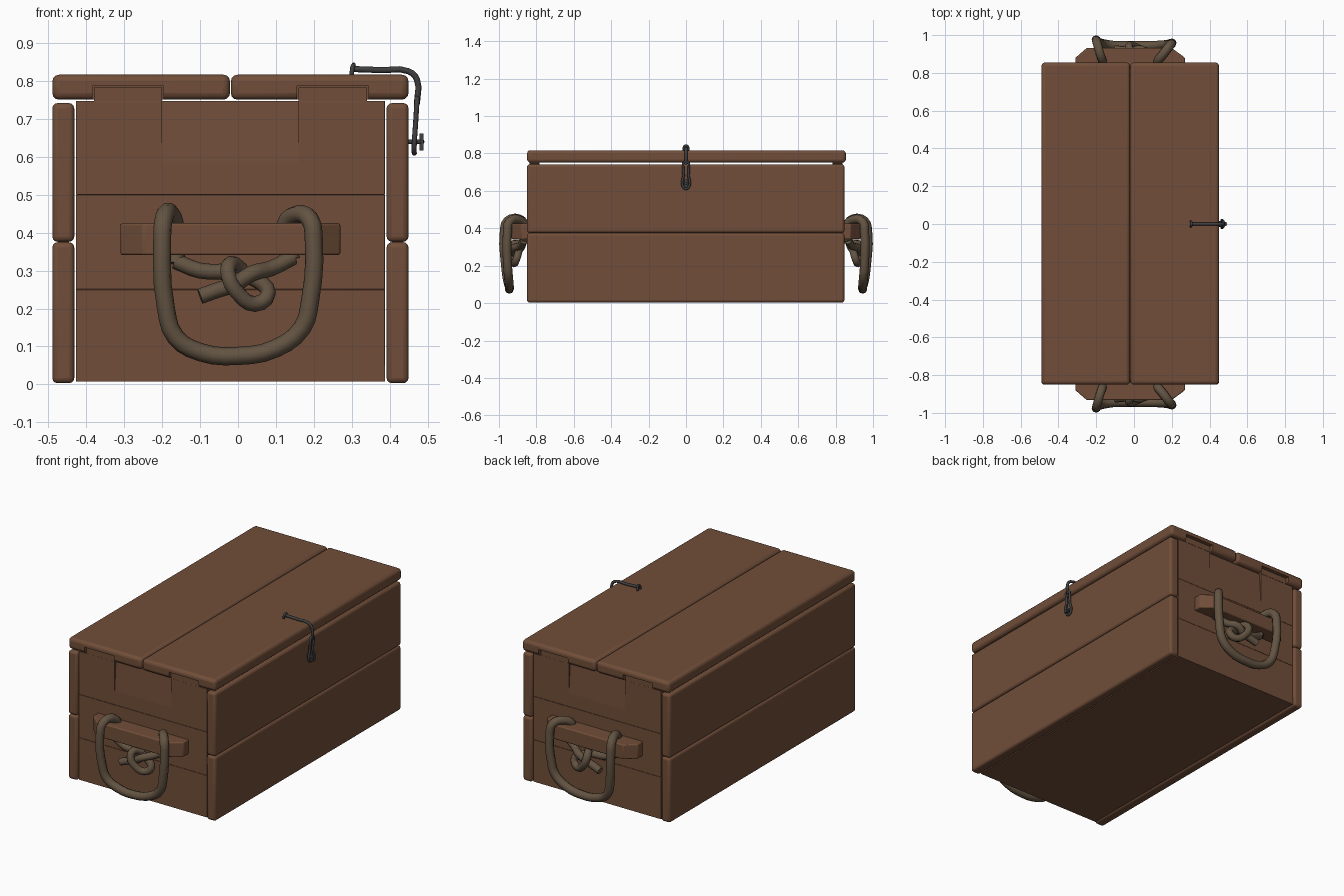
import bpy, bmesh, math
from mathutils import Matrix

cube = bpy.data.objects.get("Cube")
if cube:
    bpy.data.objects.remove(cube, do_unlink=True)


def material(name, rgb, rough):
    m = bpy.data.materials.new(name)
    m.use_nodes = True
    m.diffuse_color = (*rgb, 1)
    node = m.node_tree.nodes["Principled BSDF"]
    node.inputs["Base Color"].default_value = (*rgb, 1)
    node.inputs["Roughness"].default_value = rough
    return m


WOOD = material("brown wood", (0.165, 0.076, 0.041), 0.8)
ROPE = material("tan rope", (0.125, 0.088, 0.055), 0.9)
IRON = material("dark iron", (0.05, 0.05, 0.052), 0.6)
END = 0.838      # outer face of the end panels
MID = -0.02      # centre line of the box


def add_object(name, bm, mat, bevel=0.0):
    bmesh.ops.recalc_face_normals(bm, faces=bm.faces[:])
    mesh = bpy.data.meshes.new(name)
    bm.to_mesh(mesh)
    bm.free()
    mesh.materials.append(mat)
    ob = bpy.data.objects.new(name, mesh)
    bpy.context.collection.objects.link(ob)
    if bevel:
        mod = ob.modifiers.new("Rounded edges", 'BEVEL')
        mod.width, mod.segments = bevel, 3
    return ob


def box(name, x, y, z, mat=WOOD, bevel=0.0):
    """Box from (low, high) ranges."""
    bm = bmesh.new()
    size = [r[1] - r[0] for r in (x, y, z)]
    centre = [(r[0] + r[1]) / 2 for r in (x, y, z)]
    bmesh.ops.create_cube(bm, size=1, matrix=Matrix.Translation(centre) @ Matrix.Diagonal((*size, 1)))
    return add_object(name, bm, mat, bevel)


def prism(name, outline, z, mat=WOOD, bevel=0.0):
    """Outline in x, y raised between two heights."""
    bm = bmesh.new()
    face = bm.faces.new([bm.verts.new((px, py, z[0])) for px, py in outline])
    up = bmesh.ops.extrude_face_region(bm, geom=[face])["geom"]
    verts = [v for v in up if isinstance(v, bmesh.types.BMVert)]
    bmesh.ops.translate(bm, verts=verts, vec=(0, 0, z[1] - z[0]))
    return add_object(name, bm, mat, bevel)


def tube(name, points, radius, mat, side=1, cyclic=False, sides=2, steps=3):
    """Round cord through points; side flips y."""
    cu = bpy.data.curves.new(name, 'CURVE')
    cu.dimensions = '3D'
    cu.bevel_depth, cu.bevel_resolution = radius, sides
    cu.resolution_u, cu.use_fill_caps = steps, True
    sp = cu.splines.new('BEZIER')
    sp.bezier_points.add(len(points) - 1)
    for p, (px, py, pz) in zip(sp.bezier_points, points):
        p.co = (px, py * side, pz)
        p.handle_left_type = p.handle_right_type = 'AUTO'
    sp.use_cyclic_u = cyclic
    cu.materials.append(mat)
    ob = bpy.data.objects.new(name, cu)
    bpy.context.collection.objects.link(ob)
    return ob


def cut(target, cutter):
    mod = target.modifiers.new("Cut", 'BOOLEAN')
    mod.operation, mod.solver, mod.object = 'DIFFERENCE', 'EXACT', cutter
    cutter.hide_render = True
    cutter.hide_viewport = True


# Side planks, two high on each long side
for side, x in (("right", (-0.49, -0.432)), ("left", (0.392, 0.45))):
    box(side + "_lower_plank", x, (-0.85, 0.847), (0.003, 0.375), bevel=0.014)
    box(side + "_upper_plank", x, (-0.85, 0.847), (0.376, 0.742), bevel=0.014)

# Floor
box("floor_board", (-0.428, 0.388), (-END, END), (0.008, 0.05))

# Lid boards
lids = [box("lid_board_right", (-0.49, MID - 0.001), (-0.85, 0.855), (0.751, 0.817), bevel=0.02),
        box("lid_board_left", (MID + 0.001, 0.45), (-0.85, 0.855), (0.751, 0.817), bevel=0.02)]
for lid in lids:
    lid.modifiers[0].width = 0.018

# Rope paths, written for the front end
handle = [(-0.165, -0.87, 0.32), (-0.165, -0.86, 0.41), (-0.178, -0.895, 0.452),
          (-0.195, -0.955, 0.44), (-0.2, -0.972, 0.38), (-0.19, -0.965, 0.2),
          (-0.165, -0.955, 0.125), (-0.1, -0.945, 0.085), (0, -0.945, 0.075),
          (0.1, -0.945, 0.095), (0.17, -0.95, 0.15), (0.19, -0.955, 0.22),
          (0.2, -0.955, 0.38), (0.19, -0.945, 0.435), (0.155, -0.9, 0.448),
          (0.125, -0.862, 0.42), (0.14, -0.865, 0.33)]
knot = [(-0.165, -0.87, 0.325), (-0.1, -0.88, 0.3), (-0.02, -0.885, 0.295),
        (0.05, -0.895, 0.275), (0.08, -0.905, 0.24), (0.045, -0.92, 0.212),
        (0, -0.94, 0.24), (-0.025, -0.945, 0.285), (-0.02, -0.92, 0.318),
        (0.01, -0.88, 0.3)]
tail = [(0.145, -0.868, 0.335), (0.085, -0.89, 0.305), (0.035, -0.925, 0.292),
        (-0.01, -0.918, 0.262), (-0.05, -0.92, 0.25), (-0.1, -0.925, 0.232)]

for end, s in (("front", 1), ("back", -1)):
    ys = sorted((-END * s, -(END - 0.055) * s))
    # End panel of three planks
    for label, z in (("lower", (0.008, 0.25)), ("middle", (0.25, 0.5))):
        box(f"{end}_{label}_plank", (-0.428, 0.388), ys, z, bevel=0.002)
    top = box(f"{end}_upper_plank", (-0.428, 0.388), ys, (0.5, 0.748), bevel=0.002)

    # Shallow sloped hand recess in the upper plank
    recess = box(f"{end}_recess_cutter", (-0.2, 0.16), (-0.1, 0), (0, 0.3))
    recess.location = (0, -END * s, 0.58)
    if s < 0:
        recess.location.y += 0.1
    recess.rotation_euler.x = -0.07 * s
    cut(top, recess)

    # Tenons rising into notches in the lid
    for label, x, lid in (("right", (-0.38, -0.2), lids[0]), ("left", (0.16, 0.34), lids[1])):
        box(f"{end}_{label}_tenon", x, ys, (0.748, 0.783))
        notch = box(f"{end}_{label}_notch_cutter", (x[0] - 0.004, x[1] + 0.004),
                    sorted((-0.9 * s, -0.78 * s)), (0.7, 0.787))
        cut(lid, notch)

    # Handle cleat with sloped shoulders
    prism(f"{end}_cleat", [(-0.31, -0.83 * s), (-0.31, -0.88 * s), (-0.25, -0.932 * s),
                           (0.2, -0.932 * s), (0.27, -0.88 * s), (0.27, -0.83 * s)],
          (0.341, 0.425), bevel=0.006)

    # Rope handle and its knot
    tube(f"{end}_rope_handle", handle, 0.024, ROPE, s)
    tube(f"{end}_rope_knot", knot, 0.021, ROPE, s)
    tube(f"{end}_rope_tail", tail, 0.021, ROPE, s)

# Iron hook: arm over the lid, then a teardrop loop down the side
tube("hook_arm", [(0.3, 0, 0.832), (0.38, 0, 0.829), (0.45, 0, 0.826), (0.472, 0, 0.805),
                  (0.472, 0, 0.74)], 0.008, IRON)
tube("hook_loop", [(0.473, 0, 0.76), (0.468, 0.013, 0.68), (0.465, 0.02, 0.635),
                   (0.465, 0, 0.61), (0.465, -0.02, 0.635), (0.468, -0.013, 0.68)],
     0.007, IRON, cyclic=True)

# Staples that hold the hook
tube("lid_staple", [(0.3, -0.011, 0.81), (0.302, -0.011, 0.836), (0.305, 0.0, 0.843),
                    (0.302, 0.011, 0.836), (0.3, 0.011, 0.81)], 0.006, IRON)
tube("side_staple", [(0.44, -0.008, 0.64), (0.475, -0.008, 0.64), (0.486, 0, 0.64),
                     (0.475, 0.008, 0.64), (0.44, 0.008, 0.64)], 0.006, IRON)
box("staple_pin", (0.479, 0.489), (-0.01, 0.01), (0.617, 0.662), IRON)

# Smooth shading with sharp edges kept
bpy.ops.object.select_all(action='DESELECT')
for ob in bpy.context.scene.objects:
    if ob.type == 'MESH' and not ob.hide_render:
        ob.select_set(True)
        bpy.context.view_layer.objects.active = ob
bpy.ops.object.shade_smooth_by_angle(angle=math.radians(35))
